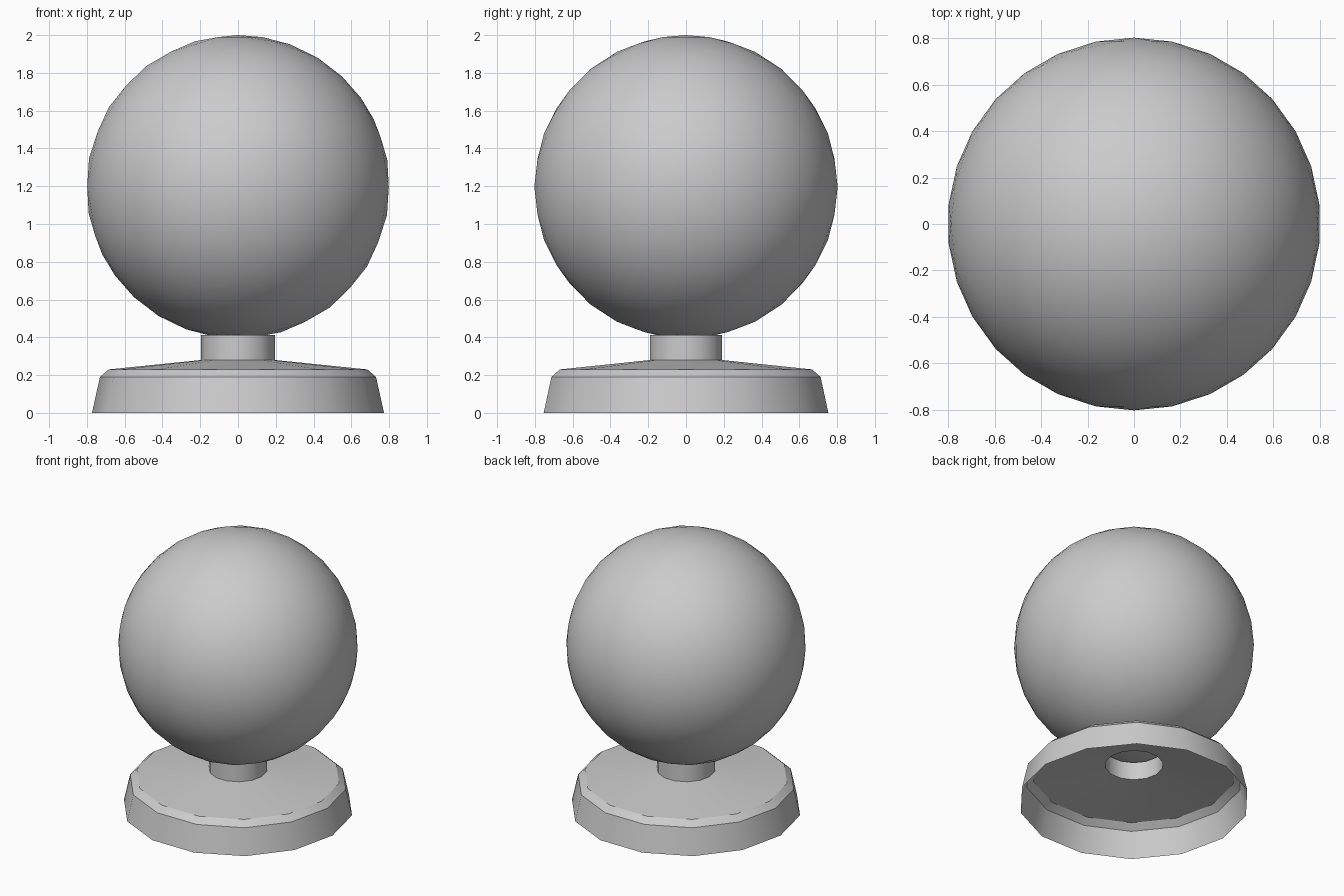
import bpy, bmesh, math

if "Cube" in bpy.data.objects:
    bpy.data.objects.remove(bpy.data.objects["Cube"])


def finish(bm, name, angle):
    bmesh.ops.recalc_face_normals(bm, faces=bm.faces)
    mesh = bpy.data.meshes.new(name)
    bm.to_mesh(mesh)
    bm.free()
    obj = bpy.data.objects.new(name, mesh)
    bpy.context.collection.objects.link(obj)
    bpy.ops.object.select_all(action='DESELECT')
    obj.select_set(True)
    bpy.context.view_layer.objects.active = obj
    bpy.ops.object.shade_smooth_by_angle(angle=math.radians(angle))
    return obj


def lathe(name, profile, sides):
    """Open shell spun from (radius, z) points."""
    bm = bmesh.new()
    rings = [[bm.verts.new((r * math.cos(2 * math.pi * i / sides),
                            r * math.sin(2 * math.pi * i / sides), z))
              for i in range(sides)] for r, z in profile]
    for low, high in zip(rings, rings[1:]):
        for i in range(sides):
            j = (i + 1) % sides
            bm.faces.new((low[i], low[j], high[j], high[i]))
    return finish(bm, name, 30)


SIDES = 14
NECK_R = 0.195

# Hollow base: sloping wall, chamfer and shallow cone up to the neck
lathe("base", [(0.773, 0), (0.731, 0.19), (0.685, 0.23), (NECK_R, 0.28)], SIDES)

# Open neck tube
lathe("neck", [(NECK_R, 0.28), (NECK_R, 0.412)], SIDES)

# Globe: icosahedron with each edge split in six, pushed out to a sphere
RADIUS = 0.803
bm = bmesh.new()
bmesh.ops.create_icosphere(bm, subdivisions=1, radius=RADIUS)
bmesh.ops.subdivide_edges(bm, edges=bm.edges[:], cuts=5, use_grid_fill=True)
for v in bm.verts:
    v.co = v.co.normalized() * RADIUS
    v.co.z += 2 - RADIUS
finish(bm, "globe", 40)
